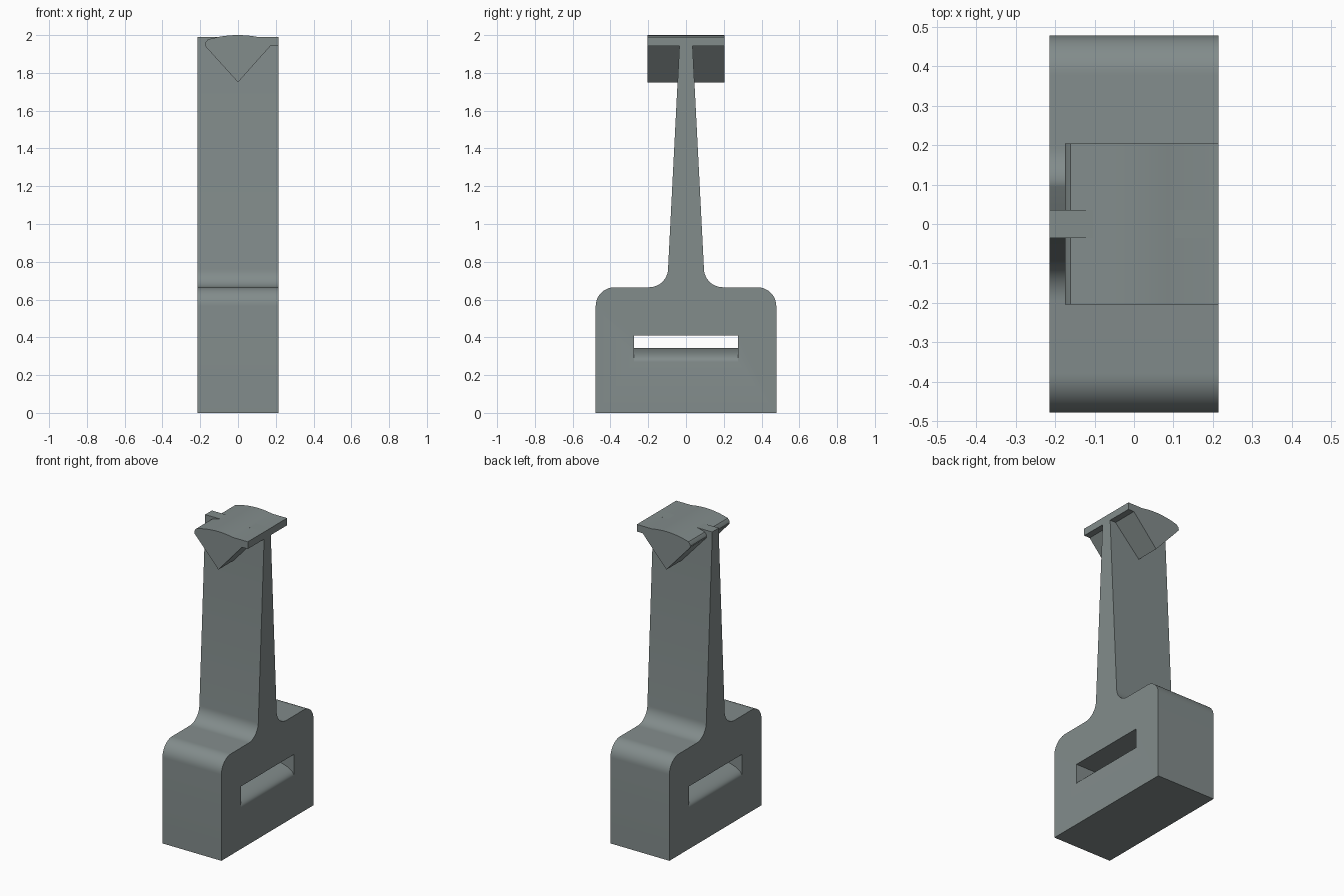
import bpy
import bmesh
import math

if "Cube" in bpy.data.objects:
    bpy.data.objects.remove(bpy.data.objects["Cube"])

grey = bpy.data.materials.new("slate_grey")
grey.diffuse_color = (0.224, 0.262, 0.26, 1)
grey.use_nodes = True
grey.node_tree.nodes["Principled BSDF"].inputs["Base Color"].default_value = grey.diffuse_color


def arc(cx, cz, rx, rz, start, end, steps=12):
    """Points along an elliptical arc, angles in degrees."""
    angles = [math.radians(start + (end - start) * i / steps) for i in range(steps + 1)]
    return [(cx + rx * math.cos(a), cz + rz * math.sin(a)) for a in angles]


def extrude(name, profile, half, axis):
    """Extrude a 2D profile symmetrically along the x or y axis."""
    bm = bmesh.new()
    place = (lambda p, d: (d, p[0], p[1])) if axis == "x" else (lambda p, d: (p[0], d, p[1]))
    face = bm.faces.new([bm.verts.new(place(p, -half)) for p in profile])
    new = bmesh.ops.extrude_face_region(bm, geom=[face])["geom"]
    shift = (2 * half, 0, 0) if axis == "x" else (0, 2 * half, 0)
    bmesh.ops.translate(bm, vec=shift, verts=[v for v in new if isinstance(v, bmesh.types.BMVert)])
    bmesh.ops.recalc_face_normals(bm, faces=bm.faces)
    mesh = bpy.data.meshes.new(name)
    bm.to_mesh(mesh)
    bm.free()
    mesh.materials.append(grey)
    obj = bpy.data.objects.new(name, mesh)
    bpy.context.collection.objects.link(obj)
    return obj


def select(obj):
    bpy.ops.object.select_all(action="DESELECT")
    obj.select_set(True)
    bpy.context.view_layer.objects.active = obj


# Base block with rounded shoulders, flowing into the tapered stem
half_profile = [(0.478, 0)]
half_profile += arc(0.378, 0.565, 0.1, 0.1, 0, 90)
half_profile += arc(0.195, 0.765, 0.1, 0.1, 270, 183)
half_profile += [(0.035, 1.94), (0.035, 1.99)]
body = extrude("base_and_stem",
               half_profile + [(-y, z) for y, z in reversed(half_profile)], 0.214, "x")

# Strap slot through the base, with an arched floor
slot = [(0.3, 0.27)] + arc(0, 0.27, 0.214, 0.074, 0, 180, 32)
slot += [(-0.3, 0.27), (-0.3, 0.411), (0.3, 0.411)]
cutter = extrude("slot_cutter", slot, 0.275, "y")
cutter.hide_render = True
cut = body.modifiers.new("slot", "BOOLEAN")
cut.operation = "DIFFERENCE"
cut.solver = "EXACT"
cut.object = cutter
select(body)
bpy.ops.object.modifier_apply(modifier=cut.name)
bpy.data.objects.remove(cutter)

# Wedge head with a domed top and a flat lip on one side
head = [(0, 1.75), (0.172, 1.943), (0.214, 1.943), (0.214, 1.99)]
head += arc(0, 1.45, 0.55, 0.55, 79, 107, 16)
head += [(-0.171, 1.963), (-0.175, 1.951), (-0.172, 1.94)]
head_obj = extrude("wedge_head", head, 0.204, "y")

for obj in (body, head_obj):
    select(obj)
    bpy.ops.object.shade_smooth_by_angle(angle=math.radians(30))
